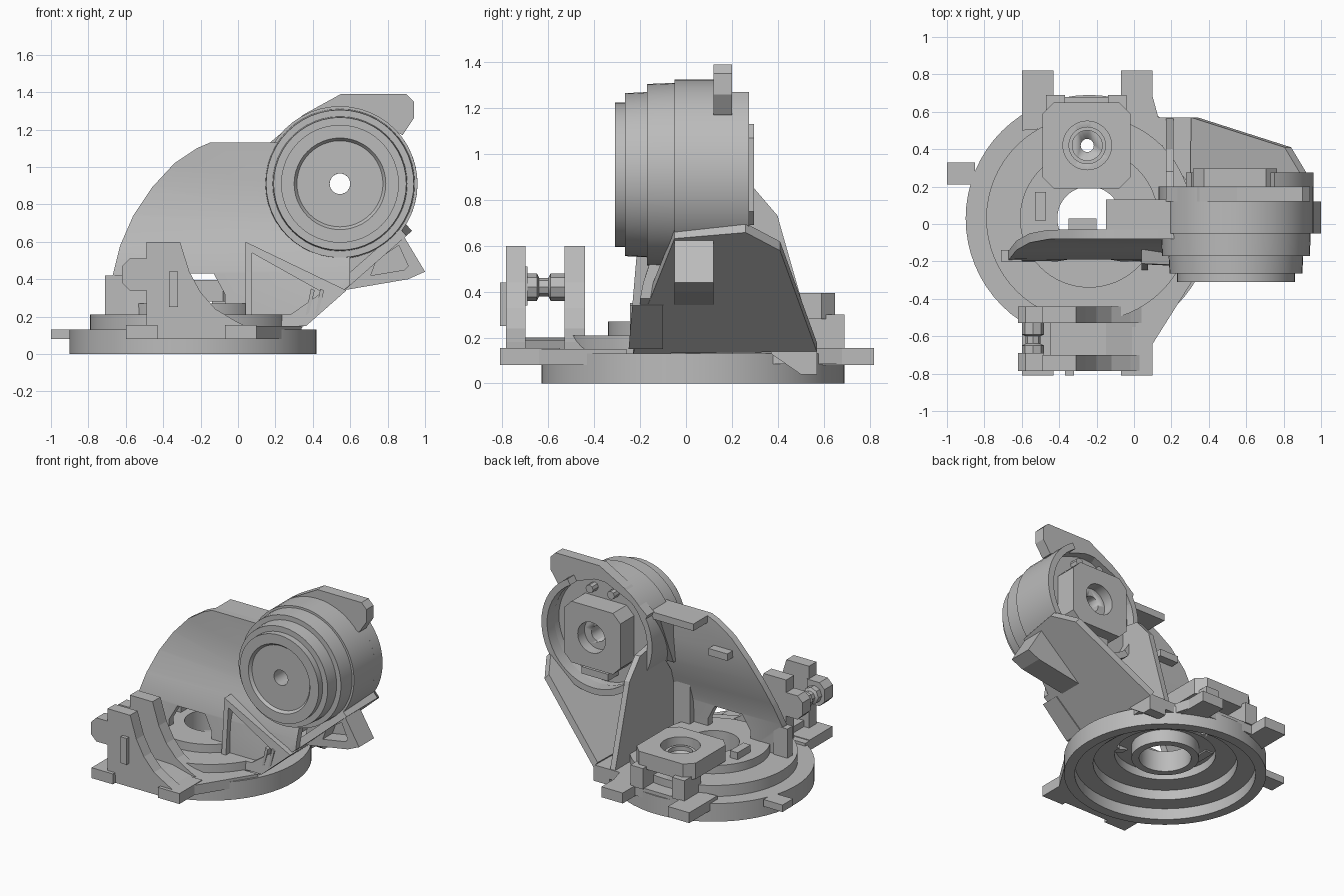
import bpy, bmesh, math
from mathutils import Vector

old = bpy.data.objects.get("Cube")
if old:
    bpy.data.objects.remove(old, do_unlink=True)

grey = bpy.data.materials.new("plain grey")
grey.use_nodes = True
grey.diffuse_color = (0.5, 0.5, 0.5, 1)
grey.node_tree.nodes["Principled BSDF"].inputs["Base Color"].default_value = (0.5, 0.5, 0.5, 1)


def finish(name, bm, smooth=False):
    bmesh.ops.recalc_face_normals(bm, faces=bm.faces)
    me = bpy.data.meshes.new(name)
    bm.to_mesh(me)
    bm.free()
    me.materials.append(grey)
    ob = bpy.data.objects.new(name, me)
    bpy.context.collection.objects.link(ob)
    if smooth:
        bpy.ops.object.select_all(action='DESELECT')
        ob.select_set(True)
        bpy.context.view_layer.objects.active = ob
        bpy.ops.object.shade_smooth_by_angle(angle=math.radians(30))
    return ob


def prism(points, offset):
    """Closed polygon in 3D swept along an offset."""
    bm = bmesh.new()
    face = bm.faces.new([bm.verts.new(p) for p in points])
    new = bmesh.ops.extrude_face_region(bm, geom=[face])["geom"]
    bmesh.ops.translate(bm, vec=Vector(offset),
                        verts=[v for v in new if isinstance(v, bmesh.types.BMVert)])
    return bm


def front_slab(name, xz, y0, y1):
    return finish(name, prism([(x, y0, z) for x, z in xz], (0, y1 - y0, 0)))


def side_slab(name, yz, x0, x1):
    return finish(name, prism([(x0, y, z) for y, z in yz], (x1 - x0, 0, 0)))


def flat_slab(name, xy, z0, z1):
    return finish(name, prism([(x, y, z0) for x, y in xy], (0, 0, z1 - z0)))


def box(name, x0, x1, y0, y1, z0, z1):
    return flat_slab(name, [(x0, y0), (x1, y0), (x1, y1), (x0, y1)], z0, z1)


def chamfered(x0, x1, y0, y1, c):
    return [(x0 + c, y0), (x1 - c, y0), (x1, y0 + c), (x1, y1 - c),
            (x1 - c, y1), (x0 + c, y1), (x0, y1 - c), (x0, y0 + c)]


def lathe(name, profile, centre, axis='Z', start=0, sweep=360, n=48, closed=True):
    """Revolve a (radius, height) profile around an axis through centre."""
    bm = bmesh.new()
    full = sweep == 360
    rings = []
    for i in range(n if full else n + 1):
        a = math.radians(start + sweep * i / n)
        ring = []
        for r, h in profile:
            u, v = r * math.cos(a), r * math.sin(a)
            p = (u, v, h) if axis == 'Z' else (u, h, v)
            ring.append(bm.verts.new(Vector(centre) + Vector(p)))
        rings.append(ring)
    m = len(profile)
    for i in range(n):
        a, b = rings[i], rings[(i + 1) % len(rings)]
        for j in range(m if closed else m - 1):
            k = (j + 1) % m
            bm.faces.new((a[j], b[j], b[k], a[k]))
    if not full or not closed:
        ends = [rings[0], rings[-1]] if not full else [[r[0] for r in rings], [r[-1] for r in rings]]
        for e in ends:
            bm.faces.new(e)
    return finish(name, bm, True)


def cut(target, cutter):
    mod = target.modifiers.new("cut", 'BOOLEAN')
    mod.operation = 'DIFFERENCE'
    mod.solver = 'EXACT'
    mod.object = cutter
    cutter.hide_render = True
    cutter.hide_set(True)
    cutter.display_type = 'WIRE'


# Stepped round base, hollow underneath
lathe("base_ring", [(.66, 0), (.66, .13), (.55, .13), (.55, .21), (.37, .21), (.37, .27),
                    (.17, .27), (.17, .12), (.22, .12), (.22, .21), (.33, .21), (.33, .15),
                    (.47, .15), (.47, .08), (.59, .08), (.59, 0)], (-.24, .03, 0), n=64)

# Tabs and plates around the base
for side, (ya, yb) in {"back": (.56, .82), "front": (-.81, -.55)}.items():
    box(side + "_tab_right", -.6, -.43, ya, yb, .08, .155)
    box(side + "_tab_left", -.07, .1, ya, yb, .08, .155)
box("side_tab", -1, -.85, .21, .33, .08, .13)
flat_slab("front_plate", [(-.6, -.78), (.1, -.78), (.1, -.64), (.34, -.26), (.2, -.26), (-.1, -.5), (-.6, -.5)], .08, .15)
flat_slab("back_plate", [(-.6, .5), (-.1, .54), (.15, .42), (.3, .2), (.34, .57), (.13, .57), (.1, .68), (-.6, .68)], .085, .155)
side_slab("arm_foot", [(.37, .13), (.5, .04), (.57, .04), (.57, .15), (.37, .15)], .21, .34)

# Rear mounting platform with a round socket
platform = flat_slab("mount_platform", chamfered(-.49, -.02, .19, .65, .06), .28, .395)
socket = lathe("socket_cutter", [(.13, .32), (.13, .5)], (-.25, .42, 0), closed=False)
cut(platform, socket)
bore = lathe("socket_bore_cutter", [(.035, 0), (.035, .45)], (-.25, .42, 0), closed=False, n=24)
cut(platform, bore)
cut(bpy.data.objects["base_ring"], bore)
lathe("socket_lip", [(.08, .32), (.1, .32), (.1, .35), (.08, .35)], (-.25, .42, 0))
for i, x in enumerate((-.47, -.14)):
    box("platform_leg_%d" % (i + 1), x, x + .1, .5, .69, .15, .3)
box("small_block", -.53, -.47, .02, .17, .2, .32)

# Leaning upright wall with an arched opening
wall = prism([(x, -.2, z) for x, z in [
    (-.67, .2), (-.67, .42), (-.63, .58), (-.56, .74), (-.46, .89), (-.34, 1.02), (-.22, 1.1), (-.15, 1.13),
    (.24, 1.13), (.24, .7), (.6, .55), (.6, .37), (.34, .15), (.1, .15),
    (-.07, .2), (-.07, .32), (-.13, .43), (-.35, .43), (-.41, .32), (-.41, .2)]], (0, .05, 0))
for z in (.44, .6, .75, .9):
    bmesh.ops.bisect_plane(wall, geom=wall.verts[:] + wall.edges[:] + wall.faces[:],
                           plane_co=(0, 0, z), plane_no=(0, 0, 1))
for v in wall.verts:
    v.co.y += .12 * math.sin(max(0, min(1, (v.co.z - .4) / .55)) * math.pi / 2)
finish("upright_wall", wall, True)
box("wall_foot", -.71, -.6, -.2, -.14, .2, .42)
box("wall_catch", -.35, -.2, -.06, .03, .88, .93)
box("wall_top_flange", -.15, .2, -.05, .13, 1.08, 1.13)
side_slab("flange_gusset", [(-.05, 1.1), (.13, 1.1), (-.03, .72), (-.05, .72)], .12, .17)

# Slanted arm carrying the housing
arm_outline = [(.33, -.23), (.56, -.17), (.9, -.05), (.93, .26), (.84, .41), (.34, .57)]
finish("slanted_arm", prism([(x, y, .13 + .88 * (x - .33)) for x, y in arm_outline], (-.035, 0, .04)))
side_slab("arm_rib", [(-.1, .13), (.57, .13), (.41, .69), (.4, .73), (.28, .87), (.1, .9), (-.1, .6)], .17, .21)

# Front triangular bracket with a pocket
bracket = side_slab("front_bracket", [(-.25, .15), (-.1, .15), (-.1, .62), (-.21, .62)], .04, .6)
trim = front_slab("bracket_trim_cutter", [(.04, .6), (.58, .34), (.33, .12), (.7, .1), (.7, .7), (.02, .7)], -.4, 0)
cut(bracket, trim)
cut(bracket, front_slab("bracket_pocket_cutter", [(.075, .54), (.45, .33), (.28, .21), (.075, .21)], -.4, -.14))
for i, x in enumerate((.36, .41)):
    front_slab("bracket_strip_%d" % (i + 1), [(x, .2), (x + .02, .22), (x + .05, .34), (x + .03, .35)], -.245, -.2)

# Stepped round housing, open at the back
HUB = (.545, 0, .91)
lathe("housing", [(.055, -.29), (.23, -.29), (.245, -.31), (.315, -.31), (.315, -.265), (.355, -.265),
                  (.36, -.17), (.395, -.17), (.4, -.05), (.415, -.05), (.415, .2), (.375, .2),
                  (.37, .14), (.055, .14)], HUB, 'Y', n=48)
lathe("housing_rear_rim", [(.415, .19), (.415, .275), (.37, .275), (.37, .19)], HUB, 'Y', -130, 190, 28)

# Square motor plate in the back of the housing
motor = front_slab("motor_plate", chamfered(.315, .765, .69, 1.13, .06), .13, .297)
cut(motor, lathe("motor_recess_cutter", [(.11, .22), (.11, .4)], HUB, 'Y', closed=False))
cut(motor, lathe("motor_bore_cutter", [(.055, .05), (.055, .4)], HUB, 'Y', closed=False, n=24))
for i, x in enumerate((.46, .63)):
    lathe("rear_screw_%d" % (i + 1), [(.03, .13), (.03, .2)], (x, 0, 1.2), 'Y', n=8, closed=False)
box("motor_ledge", .44, .65, .13, .26, .61, .66)

# Upper and lower lugs on the housing
front_slab("upper_lug", [(.17, 1.13), (.35, 1.28), (.55, 1.39), (.9, 1.39), (.94, 1.35), (.94, 1.26),
                         (.88, 1.17), (.82, 1.2), (.54, 1.3), (.27, 1.18), (.2, 1.05)], .12, .2)
lug = front_slab("lower_lug", [(.88, .64), (1, .44), (.91, .4), (.56, .34), (.6, .54), (.78, .62)], -.05, .12)
cut(lug, front_slab("lug_pocket_cutter", [(.71, .42), (.89, .45), (.91, .47), (.86, .58), (.74, .5)], -.2, .06))

# Pair of curved clamp cheeks with a threaded shaft between
cheek = [(-.49, .14), (-.49, .6), (-.31, .6), (-.26, .44), (-.2, .33), (-.12, .24), (-.02, .18), (.06, .14)]
front_slab("rear_cheek", cheek, -.53, -.44)
front_slab("front_cheek", cheek, -.785, -.7)
ear = [(-.48, .34), (-.58, .34), (-.62, .38), (-.62, .47), (-.58, .51), (-.48, .51)]
front_slab("front_ear", ear, -.785, -.69)
front_slab("rear_ear", ear, -.53, -.44)
box("front_key", -.37, -.32, -.81, -.77, .25, .44)
front_slab("cheek_floor", [(-.45, .14), (-.45, .2), (-.15, .19), (.05, .14)], -.72, -.5)
lathe("clamp_shaft", [(.06, -.7), (.06, -.65), (.04, -.64), (.04, -.6), (.06, -.59), (.06, -.52)],
      (-.54, 0, .42), 'Y', n=8, closed=False)
